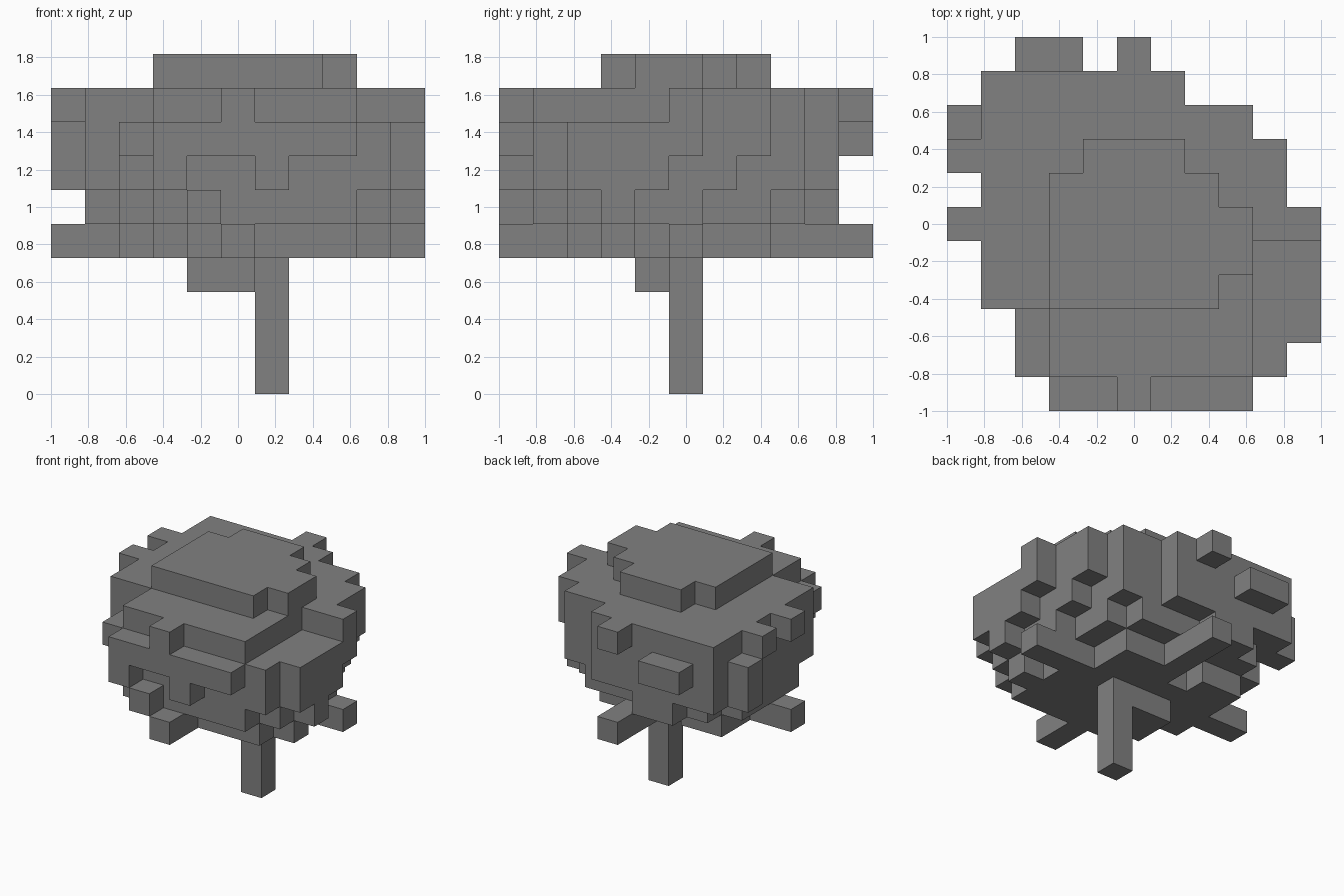
import bpy
import bmesh
from mathutils import Vector

if "Cube" in bpy.data.objects:
    bpy.data.objects.remove(bpy.data.objects["Cube"], do_unlink=True)

GRID = 11
UNIT = 2 / GRID

# One plain grey for the whole tree
grey = bpy.data.materials.new("plain grey")
grey.use_nodes = True
colour = (0.22, 0.22, 0.22, 1)
grey.diffuse_color = colour
bsdf = next(n for n in grey.node_tree.nodes if n.type == "BSDF_PRINCIPLED")
bsdf.inputs["Base Color"].default_value = colour


def box(x, y, z):
    """Cells of a block; each argument is a cell number or a (first, last) pair."""
    spans = [(s, s) if isinstance(s, int) else s for s in (x, y, z)]
    (xa, xb), (ya, yb), (za, zb) = spans
    return {(i, j, k)
            for i in range(xa, xb + 1)
            for j in range(ya, yb + 1)
            for k in range(za, zb + 1)}


def slab(level, first_row, spans):
    """One layer of leaves: a span of columns for each row, front to back."""
    cells = set()
    for row, span in enumerate(spans, first_row):
        cells |= box(span, row, level)
    return cells


def build(name, cells, solid):
    """Skin the cells, leaving out the faces that touch another solid cell."""
    bm = bmesh.new()
    corners = {}

    def corner(c):
        if c not in corners:
            corners[c] = bm.verts.new((c[0] * UNIT - 1, c[1] * UNIT - 1, c[2] * UNIT))
        return corners[c]

    for cell in sorted(cells):
        for axis in range(3):
            for side in (0, 1):
                beside = list(cell)
                beside[axis] += 2 * side - 1
                if tuple(beside) in solid:
                    continue
                ring = []
                for a, b in ((0, 0), (1, 0), (1, 1), (0, 1)):
                    c = list(cell)
                    c[axis] += side
                    c[(axis + 1) % 3] += a
                    c[(axis + 2) % 3] += b
                    ring.append(corner(tuple(c)))
                bm.faces.new(ring if side else ring[::-1])
    mesh = bpy.data.meshes.new(name)
    bm.to_mesh(mesh)
    bm.free()
    mesh.materials.append(grey)
    obj = bpy.data.objects.new(name, mesh)
    bpy.context.collection.objects.link(obj)


# Leaf layers from the underside up to the cap
crown = slab(4, 2, [(4, 8), (3, 9), (2, 8), (2, 8), (2, 7), (2, 7)])
crown -= box(4, 7, 4)
crown |= slab(5, 1, [(3, 8), (3, 9), (2, 10), (1, 9), (1, 9), (1, 8), (1, 8), (2, 7), (3, 4)])
crown |= slab(6, 1, [(3, 9), (2, 10), (1, 10), (1, 10), (1, 9), (1, 9), (1, 8), (1, 8), (1, 6)])
crown |= slab(7, 0, [(3, 8), (2, 9), (2, 10), (1, 10), (1, 10), (1, 10),
                     (1, 9), (1, 9), (1, 8), (1, 6)])
crown |= slab(8, 1, [(3, 8), (3, 8), (1, 8), (1, 8), (1, 10), (1, 9), (1, 9), (1, 8), (1, 6)])
crown |= slab(9, 3, [(3, 7), (3, 8), (3, 8), (3, 7), (4, 6)])

# Single leaf blocks that stick out of the crown
for block in (
    (5, 0, 8), (3, 0, 6), (6, 0, 6), (4, 0, 5),          # front
    (0, 5, 8), (0, 7, 8), (0, 8, (6, 7)),                # right side
    (5, 10, 8), ((2, 3), 10, 7),                         # back
):
    crown |= box(*block)

# Trunk with the knot beside its top, and the crossed branches
trunk = box(6, 5, (0, 3)) | box((4, 5), (4, 5), 3)
branches = (box((0, 10), 5, 4) | box(5, (0, 10), 4)) - crown

solid = crown | trunk | branches
build("crown", crown, solid)
build("trunk", trunk, solid)
build("branches", branches, solid)
